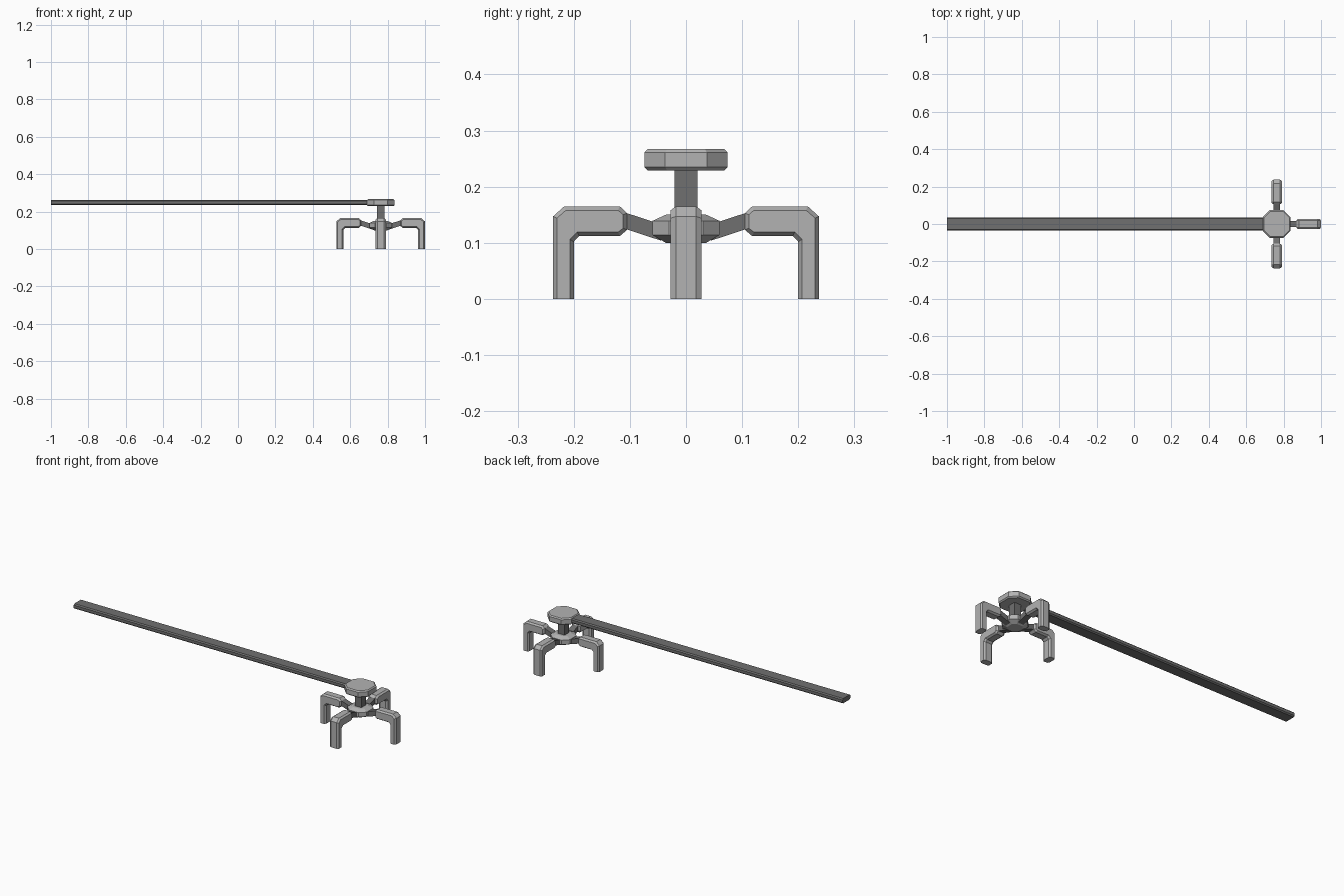
import bpy
import bmesh
import math
from mathutils import Matrix, Vector

if "Cube" in bpy.data.objects:
    bpy.data.objects.remove(bpy.data.objects["Cube"])

CX = 0.763  # centre of the stand along x


def material(name, v):
    m = bpy.data.materials.new(name)
    m.diffuse_color = (v, v, v, 1)
    m.use_nodes = True
    m.node_tree.nodes["Principled BSDF"].inputs["Base Color"].default_value = m.diffuse_color
    return m


light = material("light grey", 0.45)
dark = material("dark grey", 0.16)


def loft(name, rings, mat, matrix=Matrix()):
    """Skin a list of equal-length point rings and cap both ends."""
    bm = bmesh.new()
    loops = [[bm.verts.new(matrix @ Vector(p)) for p in r] for r in rings]
    n = len(loops[0])
    for a, b in zip(loops, loops[1:]):
        for i in range(n):
            j = (i + 1) % n
            bm.faces.new((a[i], a[j], b[j], b[i]))
    bm.faces.new(loops[0][::-1])
    bm.faces.new(loops[-1])
    bmesh.ops.recalc_face_normals(bm, faces=bm.faces)
    me = bpy.data.meshes.new(name)
    bm.to_mesh(me)
    bm.free()
    me.materials.append(mat)
    ob = bpy.data.objects.new(name, me)
    bpy.context.collection.objects.link(ob)
    return ob


def octagon(half, z):
    c = half * 0.5
    return [(half, -c, z), (half, c, z), (c, half, z), (-c, half, z),
            (-half, c, z), (-half, -c, z), (-c, -half, z), (c, -half, z)]


def box(name, half, z0, z1, mat, matrix):
    sq = [(-half, -half), (half, -half), (half, half), (-half, half)]
    return loft(name, [[(x, y, z) for x, y in sq] for z in (z0, z1)], mat, matrix)


centre = Matrix.Translation((CX, 0, 0))

# Top disc, column and hub
loft("top_disc", [octagon(0.068, 0.229), octagon(0.074, 0.235),
                  octagon(0.074, 0.261), octagon(0.068, 0.267)], light, centre)
box("column", 0.0205, 0.13, 0.235, dark, centre)
loft("hub", [octagon(0.036, 0.10), octagon(0.06, 0.114),
             octagon(0.06, 0.139), octagon(0.036, 0.15)], light, centre)

# Leg side profile (radius, height): full outline and its inset for the bevel
full = [(0.237, 0), (0.237, 0.147), (0.217, 0.165), (0.118, 0.165),
        (0.105, 0.153), (0.105, 0.123), (0.118, 0.112), (0.190, 0.112),
        (0.200, 0.102), (0.200, 0)]
inset = [(0.230, 0), (0.230, 0.144), (0.214, 0.158), (0.121, 0.158),
         (0.112, 0.150), (0.112, 0.126), (0.121, 0.119), (0.194, 0.119),
         (0.207, 0.106), (0.207, 0)]

# Four legs with slanted struts
for i, side in enumerate(("right", "back", "left", "front")):
    m = centre @ Matrix.Rotation(i * math.pi / 2, 4, 'Z')
    layers = ((inset, -0.0275), (full, -0.0175), (full, 0.0175), (inset, 0.0275))
    loft(side + "_leg", [[(r, w, z) for r, z in prof] for prof, w in layers], light, m)
    strut = [(0.045, 0.104), (0.115, 0.127), (0.115, 0.156), (0.045, 0.133)]
    loft(side + "_strut", [[(r, w, z) for r, z in strut] for w in (-0.017, 0.017)], dark, m)

# Long flat bar with chamfered long edges
w, h, c = 0.035, 0.0135, 0.006
section = [(-w, -h + c), (-w + c, -h), (w - c, -h), (w, -h + c),
           (w, h - c), (w - c, h), (-w + c, h), (-w, h - c)]
loft("long_bar", [[(x, y, 0.249 + z) for y, z in section] for x in (-1, CX - 0.04)], dark)
